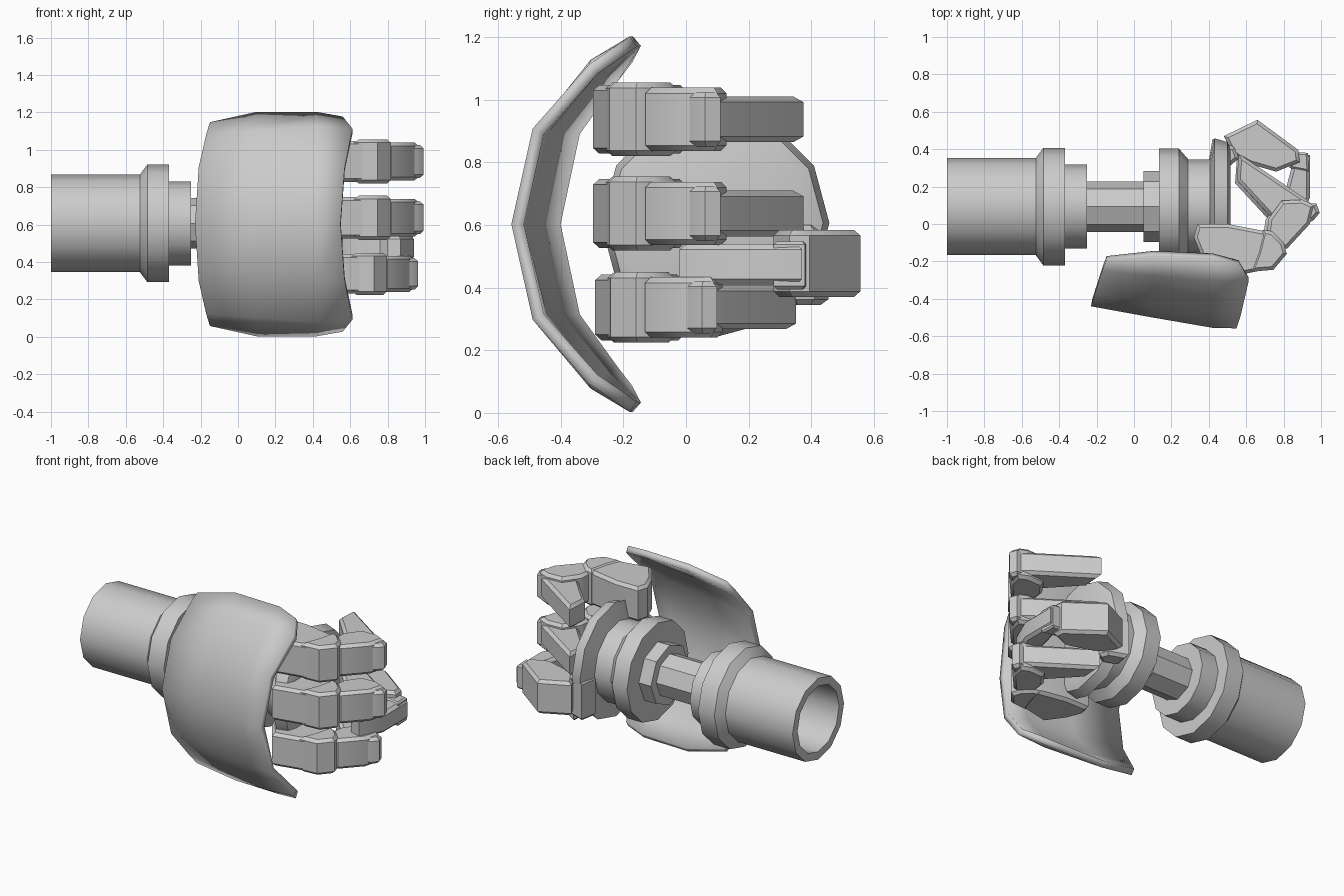
import bpy, bmesh, math

if "Cube" in bpy.data.objects:
    bpy.data.objects.remove(bpy.data.objects["Cube"])

CY, CZ = 0.093, 0.607  # axis of the arm


def finish(name, bm, angle=30):
    me = bpy.data.meshes.new(name)
    bm.to_mesh(me)
    bm.free()
    ob = bpy.data.objects.new(name, me)
    bpy.context.collection.objects.link(ob)
    bpy.ops.object.select_all(action='DESELECT')
    ob.select_set(True)
    bpy.context.view_layer.objects.active = ob
    bpy.ops.object.shade_smooth_by_angle(angle=math.radians(angle))
    return ob


def lathe(name, profile, sides=12):
    """Revolve (x, radius) points around the arm axis."""
    bm = bmesh.new()
    rings = []
    for x, r in profile:
        rings.append([bm.verts.new((x, CY + r * math.cos(math.tau * i / sides),
                                    CZ + r * math.sin(math.tau * i / sides)))
                      for i in range(sides)])
    for a, b in zip(rings, rings[1:]):
        for i in range(sides):
            j = (i + 1) % sides
            bm.faces.new((a[i], a[j], b[j], b[i]))
    bmesh.ops.remove_doubles(bm, verts=bm.verts, dist=1e-5)
    bmesh.ops.recalc_face_normals(bm, faces=bm.faces)
    return finish(name, bm, 40)


def block(name, outline, z0, z1, chamfer=0.018):
    """Top-view outline pulled up from z0 to z1 with chamfered rims."""
    bm = bmesh.new()
    lo = bm.faces.new([bm.verts.new((x, y, z0)) for x, y in outline])
    up = bmesh.ops.extrude_face_region(bm, geom=[lo])
    verts = [v for v in up['geom'] if isinstance(v, bmesh.types.BMVert)]
    bmesh.ops.translate(bm, verts=verts, vec=(0, 0, z1 - z0))
    bmesh.ops.recalc_face_normals(bm, faces=bm.faces)
    rims = [e for e in bm.edges if abs(e.verts[0].co.z - e.verts[1].co.z) < 1e-6]
    bmesh.ops.bevel(bm, geom=rims, offset=chamfer, segments=1, affect='EDGES')
    return finish(name, bm, 35)


# Hollow forearm with cuff
lathe("forearm", [(-0.6, 0), (-0.6, 0.21), (-1, 0.21), (-1, 0.26), (-0.525, 0.26),
                  (-0.485, 0.314), (-0.37, 0.314), (-0.37, 0.225), (-0.25, 0.225), (-0.25, 0)])
# Wrist pin and collar
lathe("wrist", [(-0.27, 0), (-0.27, 0.135), (0.07, 0.135), (0.07, 0)], 8)
lathe("wrist_collar", [(0.05, 0), (0.05, 0.19), (0.15, 0.19), (0.15, 0)], 8)
# Palm: two discs with a groove between them
lathe("palm", [(0.135, 0), (0.135, 0.31), (0.24, 0.31), (0.29, 0.253), (0.405, 0.253),
               (0.43, 0.365), (0.5, 0.345), (0.517, 0.3), (0.517, 0)])

# Fingers, curled towards the palm
PARTS = {
    "base": ([(.34, 0), (.50, 0), (.71, -.04), (.735, -.14), (.72, -.24), (.6, -.265),
              (.45, -.297), (.36, -.17), (.32, -.07)], 0.11),
    "knuckle": ([(.69, -.03), (.74, -.04), (.8, -.1), (.817, -.16), (.745, -.245),
                 (.62, -.255), (.66, -.15)], 0.118),
    "middle": ([(.71, -.05), (.72, .03), (.79, .125), (.9, .13), (.965, .1),
                (.94, .0), (.82, -.13), (.74, -.13)], 0.101),
    "joint": ([(.9, -.01), (.96, .02), (.993, .06), (.975, .11), (.91, .11), (.87, .06)], 0.088),
    "tip": ([(.56, .375), (.55, .235), (.73, .04), (.88, -.01), (.96, .03), (.97, .09),
             (.91, .14)], 0.073),
}
for label, zc, s in (("upper", 0.938, 1), ("centre", 0.637, 1), ("lower", 0.337, 0.955)):
    for part, (outline, half) in PARTS.items():
        pts = [(.34 + (x - .34) * s, -.15 + (y + .15) * s) for x, y in outline]
        block(f"{label}_finger_{part}", pts, zc - half * s, zc + half * s)

# Thumb
block("thumb_root", [(.4, .34), (.42, .455), (.54, .41), (.56, .35), (.5, .3)], .345, .6)
block("thumb_base", [(.48, .47), (.66, .557), (.88, .395), (.885, .33), (.76, .28),
                     (.62, .32), (.53, .37)], .37, .585)
block("thumb_joint", [(.83, .3), (.86, .385), (.93, .38), (.935, .28)], .395, .548, .01)
block("thumb_tip", [(.86, .37), (.94, .37), (.94, .14), (.87, -.02), (.8, 0), (.8, .14)], .41, .54)

# Curved hand guard: half the rows are listed, the rest mirrored in z (x, y, height above middle)
half = [
    [(-.23, -.44, 0), (.1, -.50, 0), (.42, -.555, 0), (.548, -.558, 0)],
    [(-.21, -.375, .305), (.1, -.435, .305), (.42, -.48, .305), (.57, -.49, .305)],
    [(-.17, -.25, .48), (.1, -.28, .5), (.42, -.305, .525), (.612, -.31, .51)],
    [(-.15, -.2, .545), (.1, -.17, .6), (.42, -.18, .6), (.56, -.215, .575)],
]
rows = [[(x, y, -h) for x, y, h in r] for r in half[:0:-1]] + half
bm = bmesh.new()
grid = [[bm.verts.new((x, y, 0.603 + h)) for x, y, h in r] for r in rows]
for a, b in zip(grid, grid[1:]):
    for i in range(3):
        bm.faces.new((a[i], a[i + 1], b[i + 1], b[i]))
guard = finish("hand_guard", bm, 40)
mod = guard.modifiers.new("thickness", 'SOLIDIFY')
mod.thickness = 0.04
mod.offset = -1
